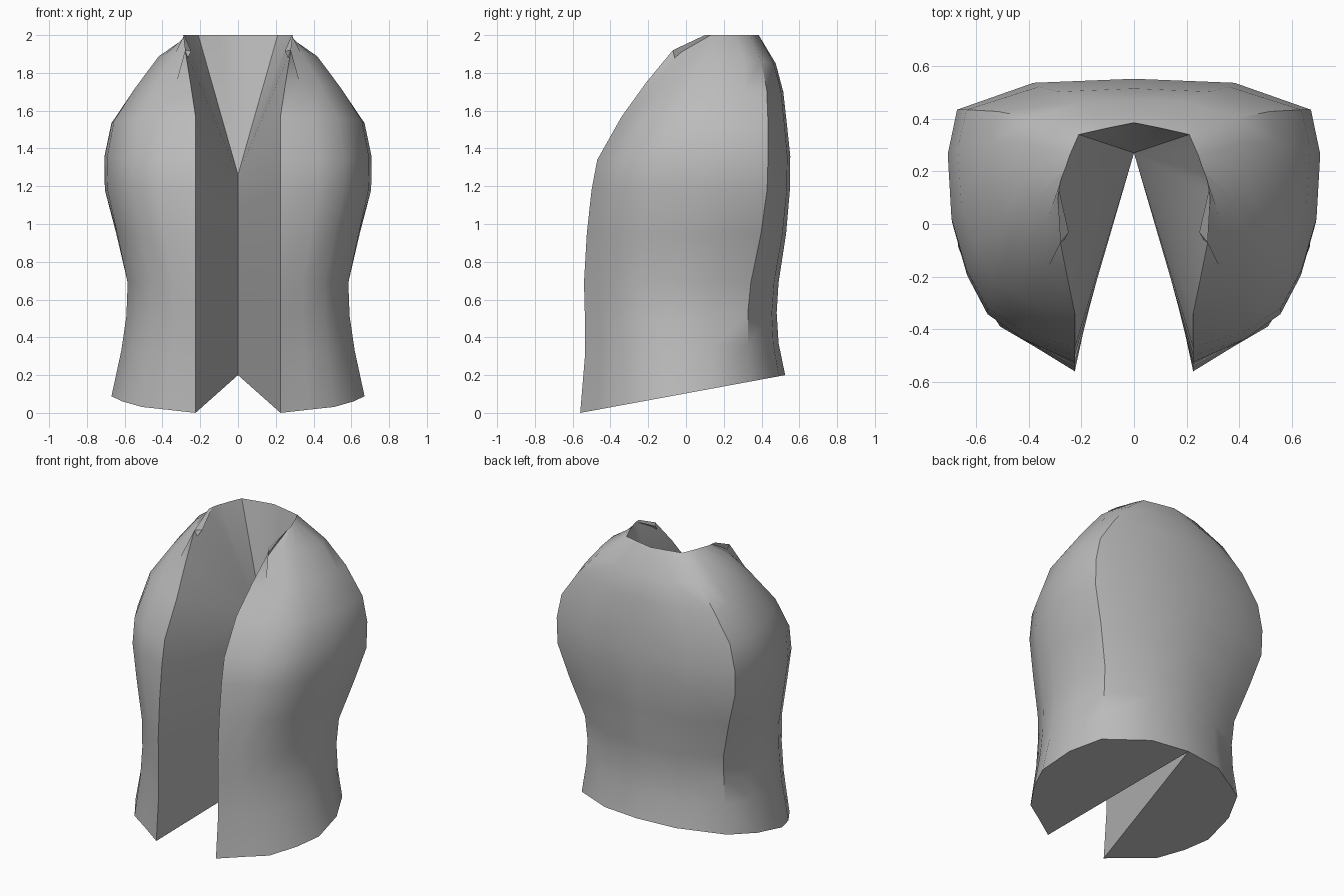
import bpy, bmesh

if "Cube" in bpy.data.objects:
    bpy.data.objects.remove(bpy.data.objects["Cube"])

# Half cross-sections, front edge to back centre: (fraction of width, fraction of depth)
HEM = [(0, 0), (.56, .085), (.76, .157), (.91, .3), (1, .44), (.96, .65), (.82, .83), (.40, .97), (0, 1)]
CHEST = [(0, 0), (.60, .06), (.79, .15), (.90, .29), (.98, .48), (1, .72), (.95, .885), (.54, .985), (0, 1)]
# Levels: front z, back z, front edge x, front y, half width, back y, blend hem->chest
LEVELS = [
    (0.00, 0.20, .225, -.56, .67, .525, 0),
    (0.30, 0.37, .225, -.535, .62, .49, .2),
    (0.50, 0.53, .225, -.535, .595, .48, .35),
    (0.69, 0.69, .225, -.54, .59, .49, .5),
    (0.95, 0.95, .225, -.525, .65, .53, .8),
    (1.18, 1.18, .225, -.50, .705, .55, 1),
    (1.34, 1.36, .225, -.47, .708, .552, 1),
    (1.57, 1.52, .225, -.34, .67, .535, 1),
    (1.75, 1.70, .252, -.21, .55, .515, .9),
    (1.92, 1.85, .28, -.07, .425, .475, .6),
]
NECK = [(.29, .10), (.285, .13), (.28, .16), (.27, .19), (.258, .22), (.245, .26), (.21, .34), (.10, .365), (0, .385)]
WALL = 6        # level where the straight front wall ends and the neck bowl begins

bm = bmesh.new()
rings = []
for zf, zb, xf, yf, w, yb, k in LEVELS:
    ring = []
    for i, (h, c) in enumerate(zip(HEM, CHEST)):
        u, t = (h[j] + (c[j] - h[j]) * k for j in (0, 1))
        ring.append(bm.verts.new((xf if i == 0 else u * w, yf + (yb - yf) * t, zf + (zb - zf) * t)))
    rings.append(ring)
rings.append([bm.verts.new((x, y, 2.0)) for x, y in NECK])

# Outer cloth
for a, b in zip(rings, rings[1:]):
    for i in range(len(a) - 1):
        bm.faces.new((a[i], a[i + 1], b[i + 1], b[i]))

# Inner walls meeting in a crease at the centre
low = rings[0][-1]
centre = [low]
for j in range(1, WALL + 1):
    f = j / WALL
    centre.append(bm.verts.new((0, low.co.y + (.27 - low.co.y) * f, low.co.z + (1.26 - low.co.z) * f)))
front = [r[0] for r in rings]
for j in range(WALL):
    bm.faces.new((front[j], front[j + 1], centre[j + 1], centre[j]))

# Neck bowl
rim = front[WALL:] + rings[-1][1:]
for a, b in zip(rim, rim[1:]):
    bm.faces.new((a, b, centre[-1]))

# Underside
bm.faces.new(list(reversed(rings[0])))

# Mirror to the other half and weld
geo = bmesh.ops.duplicate(bm, geom=bm.verts[:] + bm.edges[:] + bm.faces[:])["geom"]
for v in geo:
    if isinstance(v, bmesh.types.BMVert):
        v.co.x = -v.co.x
bmesh.ops.reverse_faces(bm, faces=[f for f in geo if isinstance(f, bmesh.types.BMFace)])
bmesh.ops.remove_doubles(bm, verts=bm.verts[:], dist=1e-4)
bmesh.ops.recalc_face_normals(bm, faces=bm.faces[:])

mesh = bpy.data.meshes.new("vest")
bm.to_mesh(mesh)
bm.free()
vest = bpy.data.objects.new("vest", mesh)
bpy.context.collection.objects.link(vest)

grey = bpy.data.materials.new("grey cloth")
grey.diffuse_color = (.5, .5, .5, 1)
grey.use_nodes = True
grey.node_tree.nodes["Principled BSDF"].inputs["Base Color"].default_value = grey.diffuse_color
mesh.materials.append(grey)

bpy.context.view_layer.objects.active = vest
vest.select_set(True)
bpy.ops.object.shade_smooth_by_angle(angle=0.7)
